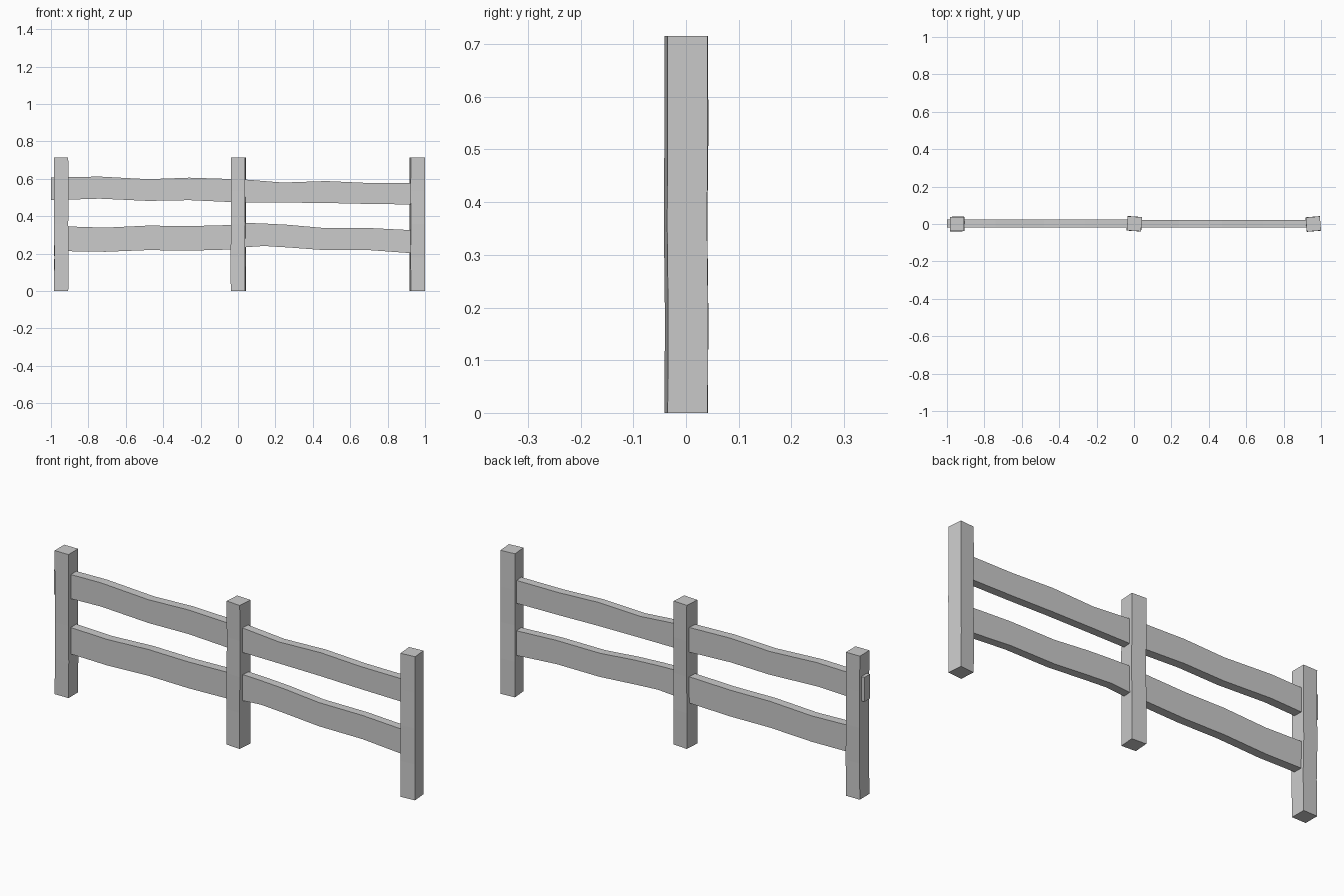
import bpy, bmesh
from math import sin, cos, radians


def loft(name, rings):
    """Closed flat-faced beam through four-cornered rings."""
    bm = bmesh.new()
    loops = [[bm.verts.new(p) for p in ring] for ring in rings]
    for a, b in zip(loops, loops[1:]):
        for i in range(4):
            j = (i + 1) % 4
            bm.faces.new((a[i], a[j], b[j], b[i]))
    bm.faces.new(loops[0])
    bm.faces.new(loops[-1])
    bmesh.ops.recalc_face_normals(bm, faces=bm.faces)
    mesh = bpy.data.meshes.new(name)
    bm.to_mesh(mesh)
    bm.free()
    bpy.context.collection.objects.link(bpy.data.objects.new(name, mesh))


def post(name, x, y, angle, wobble, size=0.076, height=0.715):
    c, s, h = cos(radians(angle)), sin(radians(angle)), size / 2
    rings = []
    for i, (dx, dy) in enumerate(wobble):
        z = height * i / (len(wobble) - 1)
        corners = ((-h, -h), (h, -h), (h, h), (-h, h))
        rings.append([(x + dx + u * c - v * s, y + dy + u * s + v * c, z)
                      for u, v in corners])
    loft(name, rings)


def rail(name, profile, y0=-0.02, y1=0.021):
    # profile: x, bottom z, top z
    loft(name, [[(x, y0, b), (x, y1, b), (x, y1, t), (x, y0, t)]
                for x, b, t in profile])


# Square posts, slightly turned and hand-hewn
post("left_post", -0.946, 0, 0.5,
     [(0, 0), (0.002, -0.001), (0, 0.001), (0.001, 0), (0, 0)])
post("middle_post", 0.002, 0.001, -4,
     [(0, 0), (-0.001, 0.001), (0.001, -0.001), (0, 0.001), (0, 0)])
post("right_post", 0.959, 0, 4.7,
     [(0, 0), (-0.001, 0.001), (0, -0.001), (-0.001, 0), (0, 0)])

# Wavy rails, two per bay
rail("upper_left_rail", [(-1.0, 0.486, 0.608), (-0.90, 0.489, 0.609),
     (-0.74, 0.494, 0.612), (-0.48, 0.482, 0.598), (-0.26, 0.486, 0.606),
     (-0.04, 0.476, 0.599), (0.01, 0.475, 0.597)], y1=0.024)
rail("lower_left_rail", [(-0.95, 0.212, 0.346), (-0.90, 0.213, 0.345),
     (-0.71, 0.210, 0.339), (-0.48, 0.219, 0.350), (-0.26, 0.216, 0.347),
     (-0.04, 0.222, 0.353), (0.01, 0.223, 0.354)], y1=0.024)
rail("upper_right_rail", [(0.0, 0.474, 0.599), (0.04, 0.474, 0.596),
     (0.24, 0.473, 0.580), (0.47, 0.471, 0.588), (0.69, 0.466, 0.578),
     (0.92, 0.463, 0.577), (0.96, 0.462, 0.577)])
rail("lower_right_rail", [(0.0, 0.230, 0.360), (0.05, 0.235, 0.364),
     (0.14, 0.241, 0.361), (0.27, 0.233, 0.354), (0.46, 0.219, 0.337),
     (0.70, 0.219, 0.337), (0.92, 0.203, 0.326), (0.96, 0.200, 0.324)])
